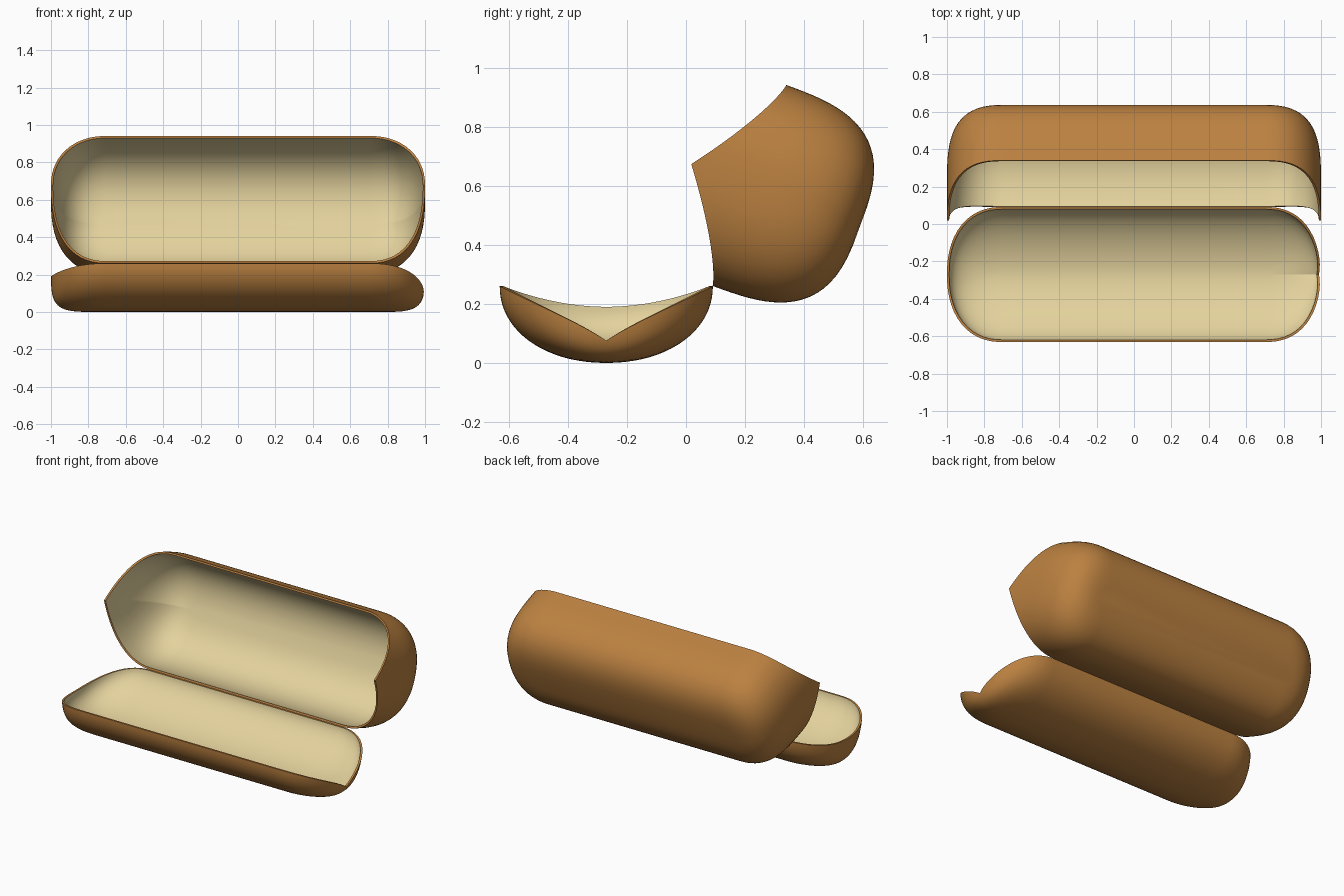
import bpy, bmesh, math

if "Cube" in bpy.data.objects:
    bpy.data.objects.remove(bpy.data.objects["Cube"])

def material(name, rgb):
    m = bpy.data.materials.new(name)
    m.diffuse_color = (*rgb, 1)
    m.use_nodes = True
    m.node_tree.nodes["Principled BSDF"].inputs["Base Color"].default_value = m.diffuse_color
    return m

BROWN = material("brown leather", (0.50, 0.22, 0.052))
CREAM = material("cream lining", (0.78, 0.65, 0.34))

CORE = 0.7       # half length of the straight middle
QUARTER = 20     # segments per rounded corner
RINGS = 20       # rings from rim to floor
EDGE = 0.012     # width of the rim


def outline():
    """Unit end-curve points (side, c, s) running once round the plan."""
    q = []
    for i in range(QUARTER + 1):
        a = math.pi / 2 * (0.5 - 0.5 * math.cos(math.pi * i / QUARTER))
        q.append((max(0, math.cos(a)) ** (2 / 2.3), max(0, math.sin(a)) ** (2 / 2.3)))
    pts = [(1, c, s) for c, s in q]
    pts += [(-1, c, s) for c, s in reversed(q)]
    pts += [(-1, c, -s) for c, s in q[1:]]
    pts += [(1, c, -s) for c, s in reversed(q[1:])]
    return pts


def curve(f, n):
    return (1 - f ** n) ** (1 / n)


def shell(name, half_width, depth, outer_n, inner_depth, inner_n, rim_drop, location, tilt):
    """Rounded tray with a lining; the rim sits at local z = -rim_drop(side, v)."""
    bm = bmesh.new()
    pts = outline()
    outer, inner = [], []
    for k in range(RINGS):
        f = math.sin(math.radians(86) * k / (RINGS - 1))
        ring_o, ring_i = [], []
        for side, c, s in pts:
            d0 = rim_drop(side, abs(s))
            # outer leather
            d = d0 + (depth - d0) * f
            e = max(d / depth, 0)
            ring_o.append(bm.verts.new((side * (CORE + (1 - CORE) * c * curve(e, outer_n[0])),
                                        half_width * s * curve(e, outer_n[1]), -d)))
            # lining, starting just inside the rim
            e = max(d0 / depth, 0)
            rx = (1 - CORE - EDGE) * c * curve(e, outer_n[0])
            ry = (half_width - EDGE) * s * curve(e, outer_n[1])
            ring_i.append(bm.verts.new((side * (CORE + rx * curve(f, inner_n[0])),
                                        ry * curve(f, inner_n[1]),
                                        -(d0 + (inner_depth - d0) * f))))
        outer.append(ring_o)
        inner.append(ring_i)
    n = len(pts)

    def band(a, b, mat):
        for i in range(n):
            j = (i + 1) % n
            bm.faces.new((a[i], b[i], b[j], a[j])).material_index = mat

    for a, b in zip(outer, outer[1:]):
        band(a, b, 0)
    for a, b in zip(inner, inner[1:]):
        band(b, a, 1)
    band(inner[0], outer[0], 0)
    bm.faces.new(outer[-1])
    bm.faces.new(inner[-1]).material_index = 1
    bmesh.ops.recalc_face_normals(bm, faces=bm.faces)
    me = bpy.data.meshes.new(name)
    bm.to_mesh(me)
    bm.free()
    me.materials.append(BROWN)
    me.materials.append(CREAM)
    ob = bpy.data.objects.new(name, me)
    bpy.context.collection.objects.link(ob)
    ob.location = location
    ob.rotation_euler.x = tilt
    bpy.ops.object.select_all(action='DESELECT')
    ob.select_set(True)
    bpy.context.view_layer.objects.active = ob
    bpy.ops.object.shade_smooth_by_angle(angle=math.radians(40))
    return ob


# Lower tray: deep V dip in the right end, shallow dip in the left end
def tray_rim(side, v):
    return 0.185 * (1 - v) if side > 0 else 0.07 * (1 - v * v)


# Lid: both ends reach past the rim as pointed flaps
def lid_rim(side, v):
    return -0.21 * (1 - v) ** 1.3


shell("lower_tray", 0.361, 0.26, (5, 2.1), 0.215, (2.5, 1.7), tray_rim, (0, -0.27, 0.26), 0)
shell("lid", 0.3625, 0.40, (3.2, 3.0), 0.375, (2.8, 2.4), lid_rim,
      (0, 0.215, 0.601), math.atan2(0.94, 0.345))
